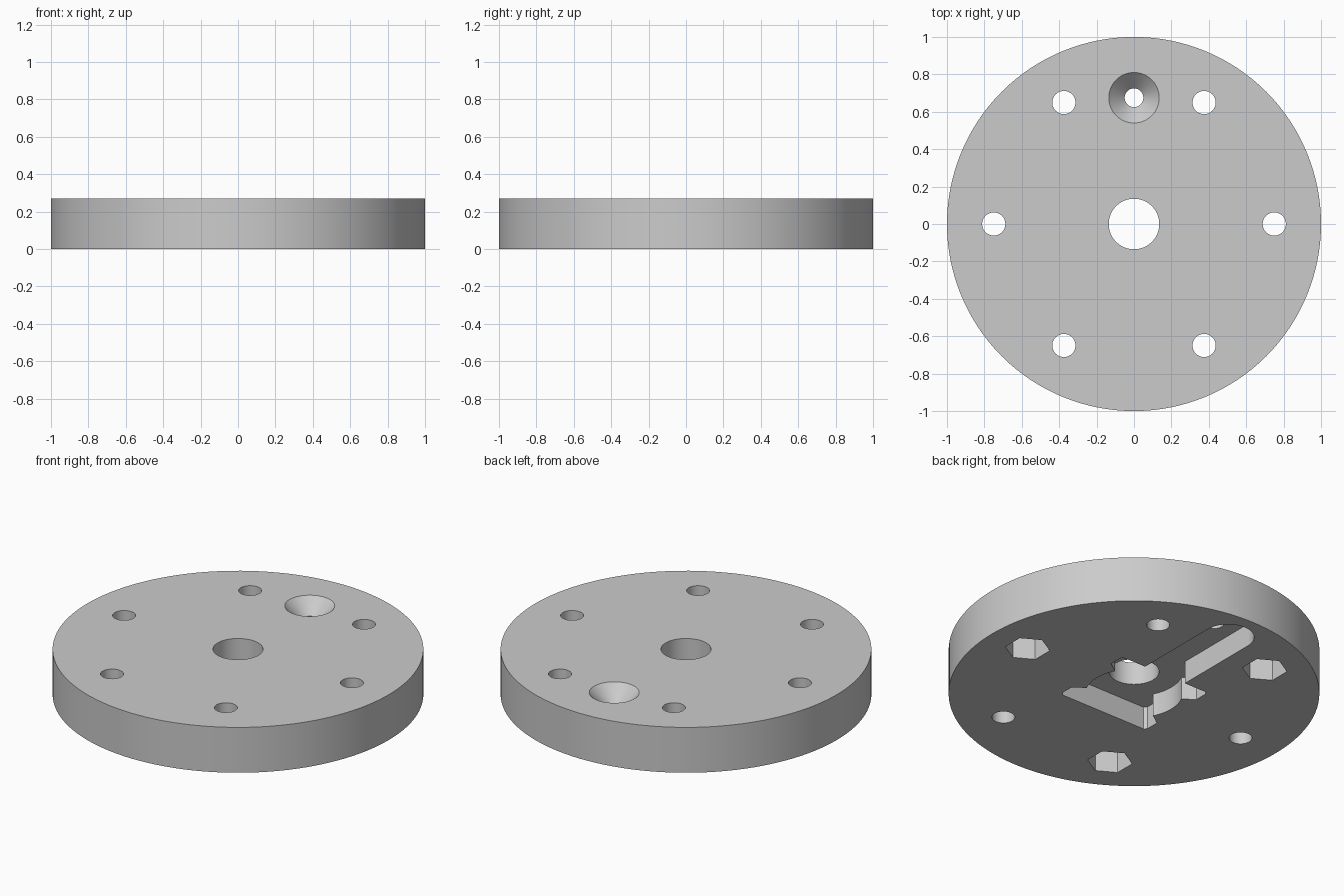
import bpy
import bmesh
from math import sin, cos, pi, radians

THICK = 0.27      # plate thickness
POCKET = 0.135    # depth of the underside recesses

cube = bpy.data.objects.get("Cube")
if cube:
    bpy.data.objects.remove(cube, do_unlink=True)

grey = bpy.data.materials.new("plain grey")
grey.use_nodes = True
colour = (0.6, 0.6, 0.6, 1.0)
grey.diffuse_color = colour
grey.node_tree.nodes["Principled BSDF"].inputs["Base Color"].default_value = colour


def arc(radius, start, end, steps, cx=0.0, cy=0.0):
    """Points along an arc, angles in degrees."""
    angles = [radians(start + (end - start) * i / steps) for i in range(steps + 1)]
    return [(cx + radius * cos(a), cy + radius * sin(a)) for a in angles]


def circle(radius, sides, cx=0.0, cy=0.0, turn=0.0):
    return arc(radius, turn, turn + 360, sides, cx, cy)[:-1]


def loft(name, sections):
    """Solid through matching outlines, each given as (z, points)."""
    bm = bmesh.new()
    rings = [[bm.verts.new((x, y, z)) for x, y in pts] for z, pts in sections]
    bm.faces.new(rings[0])
    bm.faces.new(rings[-1])
    for low, high in zip(rings, rings[1:]):
        for i in range(len(low)):
            j = (i + 1) % len(low)
            bm.faces.new((low[i], low[j], high[j], high[i]))
    bmesh.ops.recalc_face_normals(bm, faces=bm.faces)
    mesh = bpy.data.meshes.new(name)
    bm.to_mesh(mesh)
    bm.free()
    mesh.materials.append(grey)
    obj = bpy.data.objects.new(name, mesh)
    bpy.context.collection.objects.link(obj)
    return obj


def prism(name, points, bottom, top):
    return loft(name, [(bottom, points), (top, points)])


# Round plate
disc = prism("round_plate", circle(1.0, 128), 0.0, THICK)
cutters = []

# Shaped underside pocket: waisted block with a long round-ended slot
half = arc(0.14, 90, 0, 16, cy=0.79)
half += [(0.14, 0.26), (0.285, 0.26), (0.30, 0.245), (0.30, 0.165)]
half += arc(0.262, 27, -27, 14)
half += [(0.30, -0.165), (0.30, -0.245), (0.285, -0.26)]
outline = half + [(-x, y) for x, y in reversed(half[1:])]
cutters.append(prism("pocket_cutter", outline, -0.1, POCKET))

# Centre bore
cutters.append(prism("bore_cutter", circle(0.135, 64), -0.1, THICK + 0.1))

# Countersunk screw hole, continuing the cone above the top face
wide, narrow, sink = 0.135, 0.05, 0.085
slope = (wide - narrow) / sink
sections = [(-0.1, narrow), (THICK - sink, narrow), (THICK + 0.05, wide + 0.05 * slope)]
cutters.append(loft("countersink_cutter",
                    [(z, circle(r, 64, cy=0.675)) for z, r in sections]))

# Ring of six bolt holes, every other one with a hexagonal nut recess
for i in range(6):
    x, y = 0.75 * cos(i * pi / 3), 0.75 * sin(i * pi / 3)
    cutters.append(prism("bolt_cutter", circle(0.062, 40, x, y), -0.1, THICK + 0.1))
    if i % 2 == 0:
        cutters.append(prism("nut_cutter", circle(0.122, 6, x, y, 30), -0.1, POCKET))

# Cut everything out of the plate
bpy.ops.object.select_all(action='DESELECT')
disc.select_set(True)
bpy.context.view_layer.objects.active = disc
for cutter in cutters:
    cutter.hide_render = True
    mod = disc.modifiers.new(cutter.name, 'BOOLEAN')
    mod.operation = 'DIFFERENCE'
    mod.solver = 'EXACT'
    mod.object = cutter
    bpy.ops.object.modifier_apply(modifier=mod.name)
    bpy.data.objects.remove(cutter, do_unlink=True)

bpy.ops.object.shade_smooth_by_angle(angle=radians(30))
